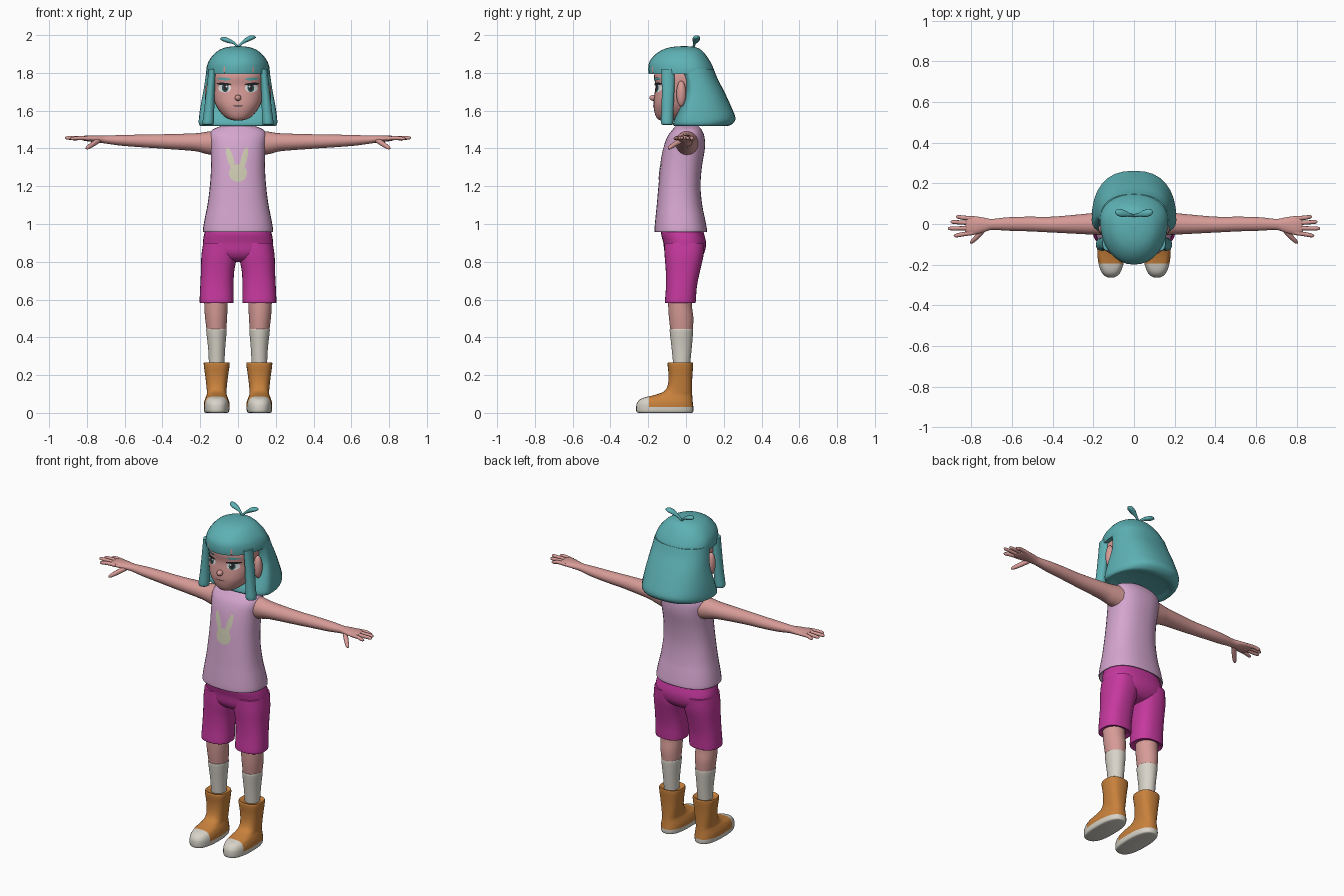
import bpy, bmesh, math
from mathutils import Vector
from mathutils.bvhtree import BVHTree


def mat(name, r, g, b):
    m = bpy.data.materials.new(name)
    m.diffuse_color = (r, g, b, 1)
    return m


SKIN = mat("skin", 0.68, 0.33, 0.31)
HAIR = mat("teal hair", 0.11, 0.44, 0.46)
SHIRT = mat("lilac cloth", 0.66, 0.38, 0.62)
SHORTS = mat("magenta cloth", 0.56, 0.04, 0.34)
CREAM = mat("cream", 0.68, 0.65, 0.58)
BOOT = mat("tan leather", 0.58, 0.22, 0.045)
PRINT = mat("pale print", 0.62, 0.6, 0.45)
DARK = mat("dark lash", 0.02, 0.02, 0.025)
IRIS = mat("dark iris", 0.03, 0.09, 0.09)
WHITE = mat("eye white", 0.85, 0.85, 0.85)
N = 32


def finish(name, bm, mats, mirror=False, angle=50):
    me = bpy.data.meshes.new(name)
    bm.to_mesh(me)
    bm.free()
    ob = bpy.data.objects.new(name, me)
    bpy.context.collection.objects.link(ob)
    for m in mats:
        me.materials.append(m)
    bpy.ops.object.select_all(action='DESELECT')
    ob.select_set(True)
    bpy.context.view_layer.objects.active = ob
    bpy.ops.object.shade_smooth_by_angle(angle=math.radians(angle))
    if mirror:
        ob.modifiers.new("mirror", 'MIRROR').use_mirror_merge = False
    return ob


def smooth_rows(rows, steps=4):
    """Catmull-Rom interpolation of tuples."""
    out = []
    for i in range(len(rows) - 1):
        p0, p1, p2, p3 = rows[max(i - 1, 0)], rows[i], rows[i + 1], rows[min(i + 2, len(rows) - 1)]
        for s in range(steps):
            t = s / steps
            out.append(tuple(0.5 * (2 * b + (c - a) * t + (2 * a - 5 * b + 4 * c - d) * t * t
                                    + (3 * b - a - 3 * c + d) * t ** 3)
                             for a, b, c, d in zip(p0, p1, p2, p3)))
    return out + [rows[-1]]


def skin_rings(rings):
    bm = bmesh.new()
    vs = [[bm.verts.new(p) for p in ring] for ring in rings]
    for a, b in zip(vs, vs[1:]):
        for i in range(len(a)):
            j = (i + 1) % len(a)
            bm.faces.new((a[i], a[j], b[j], b[i]))
    bm.faces.new(vs[0][::-1])
    bm.faces.new(vs[-1])
    bmesh.ops.recalc_face_normals(bm, faces=bm.faces)
    return bm


def loft_bm(rows, p=2.0):
    """Upright loft; rows are (z, centre x, half width, front y, widest y, back y)."""
    def sp(v):
        return math.copysign(abs(v) ** (2 / p), v)
    rings = []
    for z, cx, rx, y0, yc, y1 in smooth_rows(rows):
        ring = []
        for i in range(N):
            a = 2 * math.pi * i / N
            s = sp(math.sin(a))
            ring.append((cx + rx * sp(math.cos(a)), yc + s * ((y1 - yc) if s > 0 else (yc - y0)), z))
        rings.append(ring)
    return skin_rings(rings)


def loft(name, rows, m, p=2.0, mirror=False):
    rows = [r if len(r) == 6 else (*r[:4], (r[3] + r[4]) / 2, r[4]) for r in rows]
    return finish(name, loft_bm(rows, p), [m], mirror)


def tube(name, rows, m, mirror=False, n=14, side=(0, 1, 0)):
    """Tube along a path; rows are (x, y, z, radius along side, other radius)."""
    rows = smooth_rows(rows)
    rings = []
    for k, r in enumerate(rows):
        c = Vector(r[:3])
        t = (Vector(rows[min(k + 1, len(rows) - 1)][:3]) - Vector(rows[max(k - 1, 0)][:3])).normalized()
        u = Vector(side)
        u = (u - t * u.dot(t)).normalized()
        v = t.cross(u)
        rings.append([c + u * r[3] * math.cos(2 * math.pi * i / n) + v * r[4] * math.sin(2 * math.pi * i / n)
                      for i in range(n)])
    return finish(name, skin_rings(rings), [m], mirror)


def ball(name, c, r, m, mirror=False):
    bm = bmesh.new()
    bmesh.ops.create_uvsphere(bm, u_segments=20, v_segments=12, radius=1)
    for v in bm.verts:
        v.co = Vector([c[i] + v.co[i] * r[i] for i in range(3)])
    return finish(name, bm, [m], mirror)


def decal(name, target, cx, cz, rx, rz, m, rot=0, lift=0.003, mirror=False):
    """Elliptical plate laid onto the front of a target surface."""
    me = target.data
    tree = BVHTree.FromPolygons([v.co for v in me.vertices], [f.vertices[:] for f in me.polygons])
    ca, sa = math.cos(math.radians(rot)), math.sin(math.radians(rot))
    bm = bmesh.new()

    def put(u, w):
        x, z = cx + u * ca - w * sa, cz + u * sa + w * ca
        hit = tree.ray_cast(Vector((x, -1, z)), Vector((0, 1, 0)))[0]
        return bm.verts.new((x, (hit.y if hit else -0.1) - lift, z))
    n = 20
    centre, prev = put(0, 0), None
    for k in (1, 2, 3):
        ring = [put(rx * k / 3 * math.cos(2 * math.pi * i / n), rz * k / 3 * math.sin(2 * math.pi * i / n))
                for i in range(n)]
        for i in range(n):
            j = (i + 1) % n
            bm.faces.new((prev[i], ring[i], ring[j], prev[j]) if prev else (centre, ring[i], ring[j]))
        prev = ring
    return finish(name, bm, [m], mirror)


# Head, nose, ears, neck
head = loft("head", [(1.548, 0, .02, -.135, -.06), (1.558, 0, .055, -.152, -.02), (1.585, 0, .088, -.165, .03),
                     (1.63, 0, .118, -.172, .06), (1.68, 0, .133, -.168, .09), (1.73, 0, .138, -.162, .11),
                     (1.79, 0, .14, -.168, .11), (1.86, 0, .11, -.14, .09)], SKIN, 2.3)
ball("nose", (0, -.172, 1.668), (.017, .022, .016), SKIN)
ball("ear", (.152, -.025, 1.69), (.024, .026, .068), SKIN, True)
loft("neck", [(1.45, 0, .085, -.06, .07), (1.51, 0, .062, -.05, .06), (1.54, 0, .048, -.045, .05),
              (1.6, 0, .048, -.045, .05)], SKIN)

# Face details
decal("eye_white", head, .071, 1.72, .034, .023, WHITE, mirror=True)
decal("iris", head, .068, 1.72, .018, .022, IRIS, lift=.005, mirror=True)
decal("pupil", head, .068, 1.72, .010, .014, DARK, lift=.0065, mirror=True)
decal("eye_glint", head, .061, 1.728, .005, .006, WHITE, lift=.008, mirror=True)
decal("upper_lash", head, .074, 1.741, .04, .007, DARK, 3, .007, True)
decal("eyebrow", head, .075, 1.768, .036, .007, HAIR, 4, .006, True)
decal("mouth", head, 0, 1.625, .03, .0022, DARK)

# Hair: cap with fringe, back curtain, side locks, sprout leaves
cap = loft("hair_cap", [(1.795, 0, .168, -.198, .02, .15), (1.825, 0, .167, -.2, .02, .145),
                        (1.86, 0, .156, -.193, .01, .128), (1.895, 0, .131, -.165, 0, .105),
                        (1.922, 0, .098, -.125, -.01, .08), (1.937, 0, .055, -.075, -.01, .045),
                        (1.942, 0, .003, -.013, -.01, -.007)], HAIR, 2.1)
loft("hair_back", [(1.53, 0, .15, -.03, .05, .17), (1.519, 0, .192, -.06, .03, .215),
                   (1.53, 0, .207, -.068, .02, .245), (1.56, 0, .207, -.06, .02, .262),
                   (1.62, 0, .199, -.035, .03, .24), (1.7, 0, .184, -.01, .04, .203),
                   (1.77, 0, .173, -.015, .03, .167), (1.82, 0, .166, -.05, .02, .147)], HAIR, 2.4)
loft("hair_lock", [(1.525, .158, .022, -.122, -.075), (1.535, .158, .03, -.132, -.068),
                   (1.6, .153, .027, -.13, -.066), (1.7, .146, .023, -.128, -.062),
                   (1.82, .135, .02, -.13, -.06)], HAIR, mirror=True)
for x in (-.072, .08):
    decal("fringe_notch", cap, x, 1.815, .004, .022, SKIN, lift=.002)
for s, top in ((-1, 1.98), (1, 1.988)):
    tube("sprout_leaf", [(0, .04, 1.935, .006, .006), (s * .02, .045, 1.957, .008, .007),
                         (s * .055, .052, top - .008, .018, .013), (s * .08, .058, top, .016, .011),
                         (s * .094, .06, top, .003, .003)], HAIR)

# Shirt and print
shirt = loft("shirt", [(.972, 0, .17, -.145, .09), (.958, 0, .182, -.163, .108), (.97, 0, .186, -.167, .111),
                       (1.03, 0, .176, -.162, .1), (1.1, 0, .162, -.155, .086), (1.2, 0, .149, -.146, .077),
                       (1.3, 0, .143, -.136, .084), (1.4, 0, .146, -.12, .1), (1.46, 0, .152, -.1, .098),
                       (1.495, 0, .14, -.075, .085), (1.515, 0, .1, -.058, .07), (1.522, 0, .07, -.05, .06)],
             SHIRT, 2.4)
decal("print_face", shirt, 0, 1.27, .048, .047, PRINT)
decal("print_ear_left", shirt, -.04, 1.345, .016, .064, PRINT, 16)
decal("print_ear_right", shirt, .032, 1.345, .016, .064, PRINT, -14)

# Shorts
loft("shorts_hips", [(.99, 0, .165, -.125, .085), (.95, 0, .178, -.132, .095), (.9, 0, .186, -.12, .106),
                     (.85, 0, .178, -.113, .098), (.815, 0, .12, -.09, .07), (.8, 0, .05, -.05, .03)], SHORTS, 2.4)
loft("shorts_leg", [(.9, .098, .086, -.115, .098), (.83, .1, .094, -.113, .092), (.75, .108, .088, -.107, .074),
                    (.67, .112, .088, -.106, .058), (.595, .113, .09, -.111, .052), (.582, .113, .086, -.108, .049),
                    (.59, .113, .07, -.095, .035)], SHORTS, 2.4, True)

# Legs and socks
loft("leg", [(.62, .118, .062, -.095, .03), (.56, .117, .061, -.094, .032), (.5, .116, .058, -.09, .039),
             (.42, .114, .05, -.08, .035)], SKIN, mirror=True)
loft("sock", [(.445, .114, .05, -.08, .033), (.442, .114, .054, -.086, .037), (.42, .114, .053, -.085, .037),
              (.34, .113, .045, -.076, .03), (.24, .113, .04, -.066, .02)], CREAM, mirror=True)

# Boots: cream sole and toe cap, tan upper
rows = [(0, .113, .056, -.25, .03), (.006, .113, .065, -.262, .038), (.03, .113, .068, -.264, .039),
        (.055, .113, .067, -.258, .036), (.078, .113, .06, -.232, .034), (.095, .113, .053, -.165, .033),
        (.115, .113, .052, -.115, .032), (.15, .113, .055, -.096, .032), (.2, .113, .061, -.092, .034),
        (.25, .113, .068, -.097, .038), (.268, .113, .066, -.094, .036), (.26, .113, .05, -.078, .022)]
bm = loft_bm([(*r[:4], (r[3] + r[4]) / 2, r[4]) for r in rows], 2.5)
for co, no in (((0, -.195, 0), (0, 1, 0)), ((0, 0, .03), (0, 0, 1))):
    bmesh.ops.bisect_plane(bm, geom=bm.verts[:] + bm.edges[:] + bm.faces[:], plane_co=co, plane_no=no)
for f in bm.faces:
    c = f.calc_center_median()
    f.material_index = 1 if c.z < .03 or c.y < -.195 else 0
finish("boot", bm, [BOOT, CREAM], True)

# Arms and hands
tube("arm", [(.12, .005, 1.428, .06, .066), (.17, .002, 1.43, .056, .058), (.23, 0, 1.433, .051, .047),
             (.4, -.003, 1.437, .039, .038), (.52, 0, 1.44, .036, .033), (.62, 0, 1.443, .033, .028),
             (.7, -.002, 1.447, .027, .021), (.74, -.004, 1.45, .036, .019), (.79, -.007, 1.453, .046, .016),
             (.82, -.009, 1.454, .044, .012), (.83, -.009, 1.454, .035, .006)], SKIN, True, 24)
for y0, x1, y1, z1 in ((.027, .877, .035, 1.449), (.004, .903, .01, 1.454),
                       (-.02, .915, -.022, 1.456), (-.043, .887, -.057, 1.452)):
    tube("finger", [(.79, y0, 1.453, .011, .011), (.84, (y0 + y1) / 2, 1.455, .0105, .0105),
                    (x1 - .012, y1, z1, .009, .009), (x1, y1, z1, .003, .003)], SKIN, True, 10)
tube("thumb", [(.735, -.02, 1.445, .014, .014), (.765, -.055, 1.425, .014, .013),
               (.795, -.085, 1.405, .01, .01), (.805, -.094, 1.399, .003, .003)], SKIN, True, 10, (0, 0, 1))
